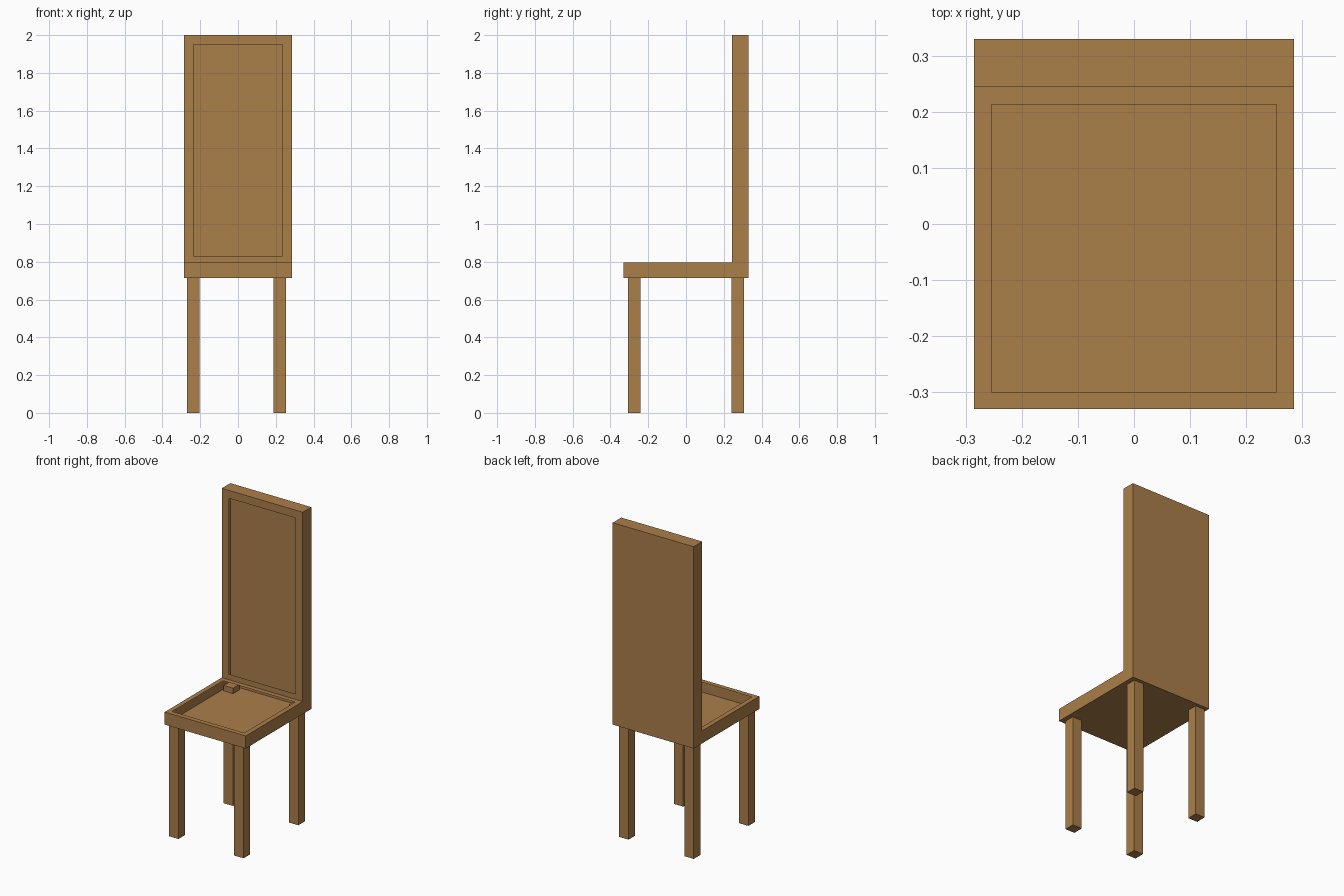
import bpy, bmesh
from mathutils import Vector

if "Cube" in bpy.data.objects:
    bpy.data.objects.remove(bpy.data.objects["Cube"])

wood = bpy.data.materials.new("warm wood")
wood.diffuse_color = (0.41, 0.21, 0.067, 1)
wood.use_nodes = True
wood.node_tree.nodes["Principled BSDF"].inputs["Base Color"].default_value = wood.diffuse_color


def add_object(name, bm):
    mesh = bpy.data.meshes.new(name)
    bm.to_mesh(mesh)
    bm.free()
    mesh.materials.append(wood)
    ob = bpy.data.objects.new(name, mesh)
    bpy.context.collection.objects.link(ob)
    return ob


def open_face(bm, axis, margin, center_test):
    """Inset the one face facing along axis and open it up; returns the rim verts."""
    face = next(f for f in bm.faces
                if f.normal.dot(axis) > 0.9 and center_test(f.calc_center_median()))
    bmesh.ops.inset_region(bm, faces=[face], thickness=margin, use_even_offset=True)
    rim = list(face.verts)
    bmesh.ops.delete(bm, geom=[face], context='FACES_ONLY')
    return rim


# Seat and tall back: one hollow L-shaped shell with open framed fronts
HALF, SEAT_TOP = 0.285, 0.795
profile = [(-0.33, 0.715), (0.33, 0.715), (0.33, 2.0),
           (0.244, 2.0), (0.244, SEAT_TOP), (-0.33, SEAT_TOP)]
bm = bmesh.new()
side = bm.faces.new([bm.verts.new((-HALF, y, z)) for y, z in profile])
ext = bmesh.ops.extrude_face_region(bm, geom=[side], use_keep_orig=True)
bmesh.ops.translate(bm, vec=(2 * HALF, 0, 0),
                    verts=[g for g in ext["geom"] if isinstance(g, bmesh.types.BMVert)])
bmesh.ops.recalc_face_normals(bm, faces=bm.faces)
bm.normal_update()
open_face(bm, Vector((0, 0, 1)), 0.031, lambda c: c.z < 1)
rim = open_face(bm, Vector((0, -1, 0)), 0.05, lambda c: c.y > 0)
for v in rim:
    if v.co.z < 1:
        v.co.z = 0.83
add_object("seat_and_back", bm)


# Four square legs; the rear pair runs up into the hollow seat
def leg(name, x, y, top):
    bm = bmesh.new()
    bmesh.ops.create_cube(bm, size=1)
    for v in bm.verts:
        v.co = (x + v.co.x * 0.066, y + v.co.y * 0.066, (v.co.z + 0.5) * top)
    add_object(name, bm)


for label, x in (("left", -0.237), ("right", 0.222)):
    leg("front_leg_" + label, x, -0.275, 0.715)
    leg("back_leg_" + label, x, 0.275, 0.75)
